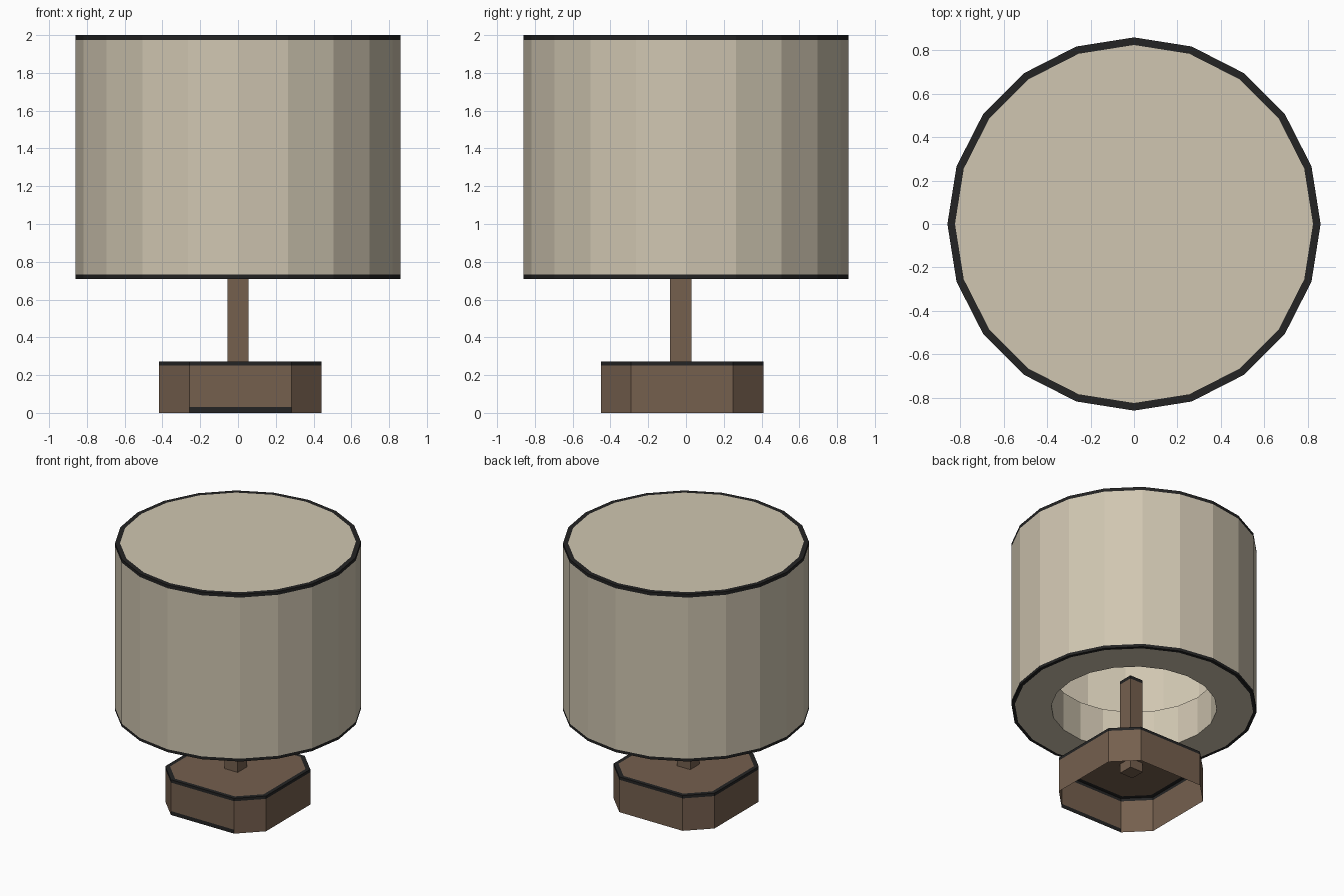
import bpy, bmesh, math

if "Cube" in bpy.data.objects:
    bpy.data.objects.remove(bpy.data.objects["Cube"])


def material(name, rgb):
    m = bpy.data.materials.new(name)
    m.diffuse_color = (*rgb, 1)
    m.use_nodes = True
    m.node_tree.nodes["Principled BSDF"].inputs["Base Color"].default_value = m.diffuse_color
    return m


CREAM = material("cream fabric", (0.63, 0.565, 0.44))
BROWN = material("brown wood", (0.178, 0.115, 0.076))
DARK = material("dark trim", (0.017, 0.017, 0.017))


def loft(name, rings, mats, cap_start=None, cap_end=None, rule=None):
    """Skin rings of points; mats gives 0 (main) or 1 (trim) per band."""
    bm = bmesh.new()
    vr = [[bm.verts.new(p) for p in r] for r in rings]
    for a, b, m in zip(vr, vr[1:], mats):
        n = len(a)
        for i in range(n):
            j = (i + 1) % n
            f = bm.faces.new((b[i], b[j], a[j], a[i]))
            f.normal_update()
            f.material_index = m if rule is None or rule(f) else 0
    if cap_start is not None:
        bm.faces.new(vr[0]).material_index = cap_start
    if cap_end is not None:
        bm.faces.new(vr[-1][::-1]).material_index = cap_end
    me = bpy.data.meshes.new(name)
    bm.to_mesh(me)
    bm.free()
    ob = bpy.data.objects.new(name, me)
    bpy.context.collection.objects.link(ob)
    return ob


def circle(r, z, n=20):
    return [(r * math.cos(2 * math.pi * i / n), r * math.sin(2 * math.pi * i / n), z)
            for i in range(n)]


def chamfered_square(cx, cy, h, c, z):
    pts = []
    for sx, sy in ((1, 1), (-1, 1), (-1, -1), (1, -1)):
        pair = [(cx + sx * h, cy + sy * (h - c), z), (cx + sx * (h - c), cy + sy * h, z)]
        pts += pair if sx * sy > 0 else pair[::-1]
    return pts


def square(cx, cy, h, z):
    return [(cx + sx * h, cy + sy * h, z)
            for sx, sy in ((1, 1), (-1, 1), (-1, -1), (1, -1))]


# drum shade: closed top, bottom ring and a short open inner lip
profile = [(0.825, 2), (0.86, 2), (0.86, 1.975), (0.86, 0.732), (0.86, 0.71),
           (0.835, 0.71), (0.58, 0.71), (0.58, 1.01)]
shade = loft("shade", [circle(r, z) for r, z in profile],
             [1, 1, 0, 1, 1, 0, 0], cap_start=0)
shade.data.materials.append(CREAM)
shade.data.materials.append(DARK)

# base: chamfered block, open underneath, dark worn edges (lower edge at front only)
cx, cy = 0.012, -0.02
outline = [(0.40, 0.145, 0.272), (0.43, 0.16, 0.272), (0.43, 0.16, 0.25),
           (0.43, 0.16, 0.03), (0.43, 0.16, 0)]
base = loft("base", [chamfered_square(cx, cy, h, c, z) for h, c, z in outline],
            [1, 1, 0, 1], cap_start=0,
            rule=lambda f: f.calc_center_median().z > 0.1 or f.normal.y < -0.9)
base.data.materials.append(BROWN)
base.data.materials.append(DARK)

# stem: square post running from inside the base into the shade
stem = loft("stem", [square(0, -0.028, 0.056, z) for z in (0.94, 0.915, 0.2)],
            [1, 0], cap_start=1, cap_end=0)
stem.data.materials.append(BROWN)
stem.data.materials.append(DARK)
